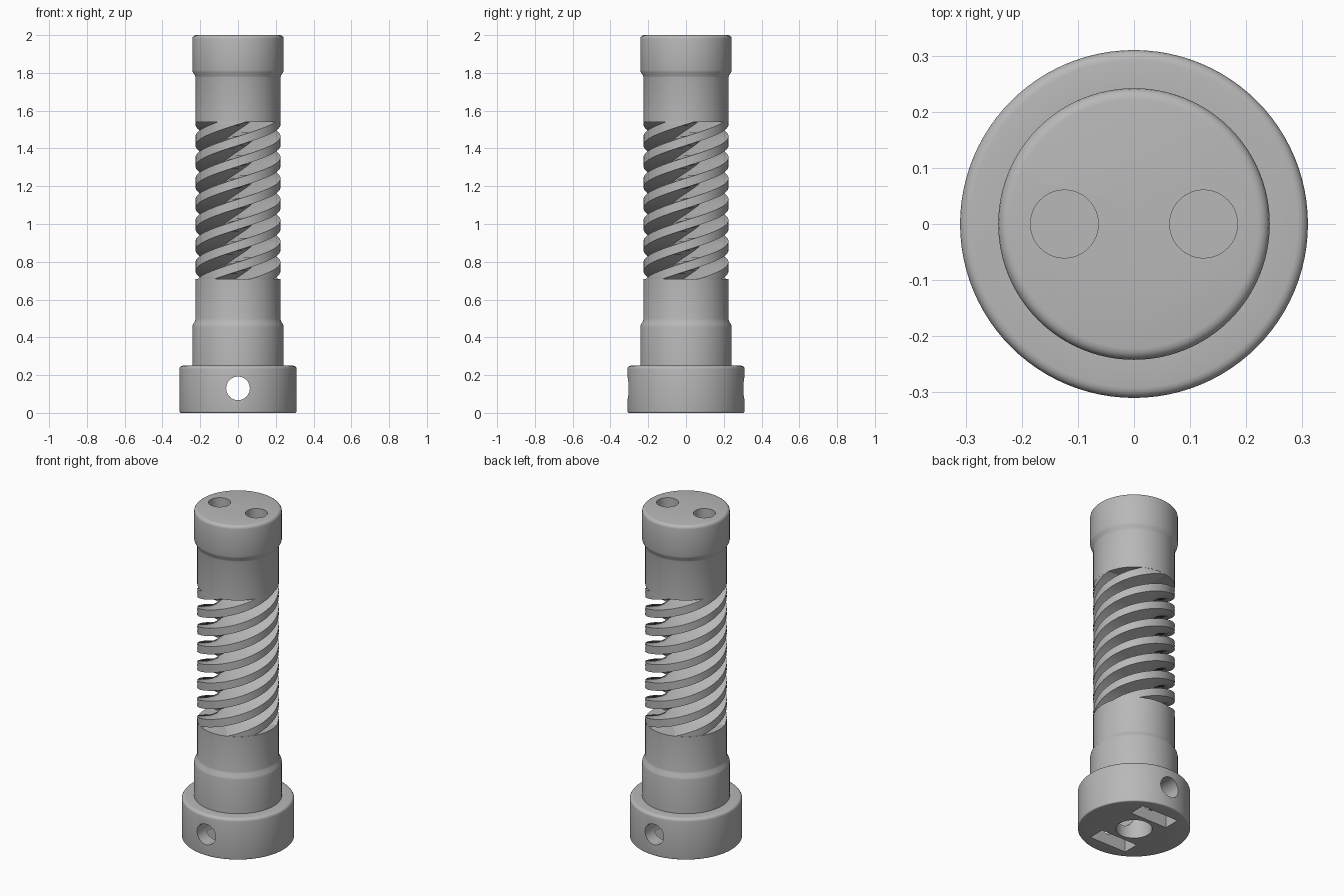
import bpy, bmesh, math
from mathutils import Matrix

cube = bpy.data.objects.get("Cube")
if cube:
    bpy.data.objects.remove(cube, do_unlink=True)

grey = bpy.data.materials.new("plain grey")
grey.use_nodes = True
COLOUR = (0.48, 0.48, 0.48, 1)
grey.diffuse_color = COLOUR
grey.node_tree.nodes["Principled BSDF"].inputs["Base Color"].default_value = COLOUR


def make_object(name, bm):
    bmesh.ops.recalc_face_normals(bm, faces=bm.faces)
    mesh = bpy.data.meshes.new(name)
    bm.to_mesh(mesh)
    bm.free()
    mesh.materials.append(grey)
    obj = bpy.data.objects.new(name, mesh)
    bpy.context.collection.objects.link(obj)
    return obj


def skin(name, rings):
    """Join matching rings of points into a closed solid."""
    bm = bmesh.new()
    loops = [[bm.verts.new(p) for p in ring] for ring in rings]
    n = len(loops[0])
    for low, high in zip(loops, loops[1:]):
        for i in range(n):
            j = (i + 1) % n
            bm.faces.new((low[i], low[j], high[j], high[i]))
    bm.faces.new(loops[0][::-1])
    bm.faces.new(loops[-1])
    return make_object(name, bm)


def lathe(name, profile, sides=96):
    turn = [math.tau * i / sides for i in range(sides)]
    return skin(name, [[(r * math.cos(a), r * math.sin(a), z) for a in turn]
                       for r, z in profile])


def rounded(r, z, size, start, steps=4):
    """Quarter-round edge points, inside corner (r, z) by size."""
    pts = []
    for i in range(steps + 1):
        a = math.radians(start + 90 * i / steps)
        up = 1 if start == 0 else -1
        pts.append((r - size + size * math.cos(a), z - up * size + size * math.sin(a)))
    return pts


def cylinder_cutter(name, radius, depth, matrix):
    bm = bmesh.new()
    bmesh.ops.create_cone(bm, cap_ends=True, segments=48, radius1=radius,
                          radius2=radius, depth=depth, matrix=matrix)
    return make_object(name, bm)


def box_cutter(name, centre, size):
    bm = bmesh.new()
    bmesh.ops.create_cube(bm, size=1, matrix=Matrix.Translation(centre)
                          @ Matrix.Diagonal((*size, 1)))
    return make_object(name, bm)


def finish(obj, cutters=()):
    bpy.ops.object.select_all(action='DESELECT')
    obj.select_set(True)
    bpy.context.view_layer.objects.active = obj
    for cutter in cutters:
        cutter.hide_render = True
        mod = obj.modifiers.new("cut", 'BOOLEAN')
        mod.object = cutter
        mod.operation = 'DIFFERENCE'
        mod.solver = 'EXACT'
        bpy.ops.object.modifier_apply(modifier=mod.name)
    for cutter in cutters:
        bpy.data.objects.remove(cutter, do_unlink=True)
    bpy.ops.object.shade_smooth_by_angle(angle=math.radians(30))


# Lower body: wide foot, collar and sleeve
BODY, COLLAR, FOOT = 0.225, 0.242, 0.31
foot = lathe("lower_body",
             rounded(FOOT, 0, 0.008, -90) + rounded(FOOT, 0.25, 0.018, 0)
             + [(COLLAR, 0.25), (COLLAR, 0.455), (0.239, 0.468),
                (0.228, 0.485), (BODY, 0.498), (BODY, 0.71)])
cross_hole = cylinder_cutter("cross_hole", 0.0625, 1,
                             Matrix.Translation((0, 0, 0.13)) @ Matrix.Rotation(math.pi / 2, 4, 'X'))
socket = cylinder_cutter("centre_socket", 0.1, 0.24, Matrix.Identity(4))
slots = [box_cutter("slot", (0, side * 0.175, 0), (0.25, 0.1, 0.2)) for side in (-1, 1)]
finish(foot, [cross_hole, socket] + slots)

# Upper body: sleeve flaring into a cap with two blind holes
cap = lathe("upper_body",
            [(BODY, 1.54), (BODY, 1.775), (0.228, 1.786), (0.239, 1.803),
             (COLLAR, 1.815)] + rounded(COLLAR, 2, 0.02, 0))
finish(cap, [cylinder_cutter("cap_hole", 0.0605, 0.4,
                             Matrix.Translation((side * 0.124, 0, 2))) for side in (-1, 1)])

# Flexible middle: cross section with four arms, twisted upward
ARMS, LEAD, PHASE_Z, HALF = 4, 0.444, 1.44, 0.075
half_angle = math.asin(HALF / BODY)
section = []
for k in range(ARMS):
    mid = math.tau * k / ARMS
    section += [(BODY, mid + half_angle * t / 3) for t in range(-3, 4)]
    section.append((HALF * math.sqrt(2), mid + math.pi / ARMS))
LEVELS, BOTTOM, TOP = 140, 0.70, 1.55
rings = []
for i in range(LEVELS + 1):
    z = BOTTOM + (TOP - BOTTOM) * i / LEVELS
    twist = math.tau * (z - PHASE_Z) / LEAD
    # the ends sit just inside the sleeves
    fit = 0.995 if z < 0.71 or z > 1.54 else 1
    rings.append([(fit * r * math.cos(a + twist), fit * r * math.sin(a + twist), z)
                  for r, a in section])
finish(skin("twisted_spring", rings))
